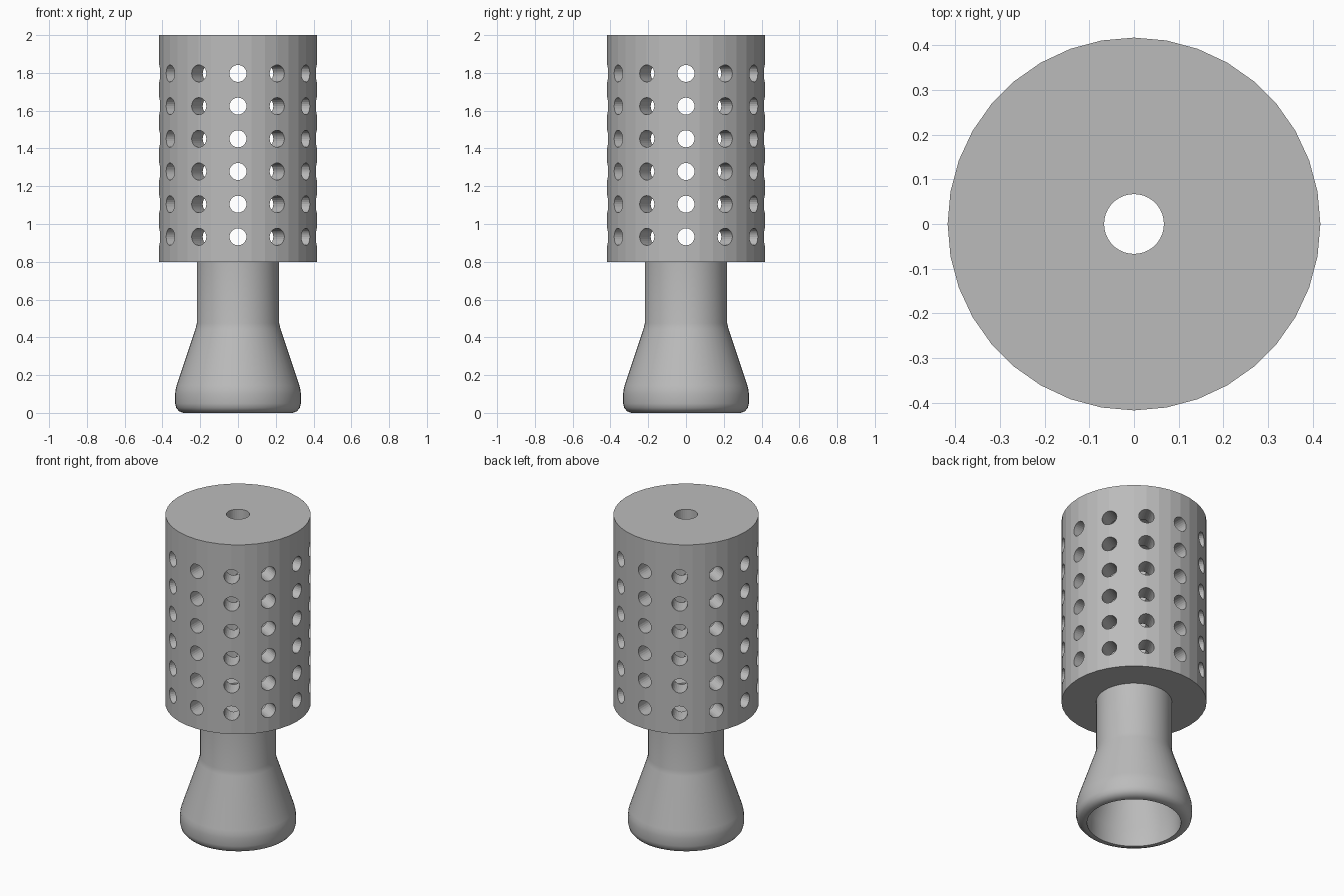
import bpy
import math
from mathutils import Matrix, Vector
import bmesh

cube = bpy.data.objects.get("Cube")
if cube:
    bpy.data.objects.remove(cube, do_unlink=True)

GREY = (0.5, 0.5, 0.5, 1.0)
metal = bpy.data.materials.new("plain_grey")
metal.use_nodes = True
metal.diffuse_color = GREY
metal.node_tree.nodes["Principled BSDF"].inputs["Base Color"].default_value = GREY


def add_object(name, bm):
    bmesh.ops.recalc_face_normals(bm, faces=bm.faces)
    mesh = bpy.data.meshes.new(name)
    bm.to_mesh(mesh)
    bm.free()
    mesh.materials.append(metal)
    obj = bpy.data.objects.new(name, mesh)
    bpy.context.collection.objects.link(obj)
    return obj


def make_active(obj):
    bpy.ops.object.select_all(action='DESELECT')
    obj.select_set(True)
    bpy.context.view_layer.objects.active = obj


def lathe(name, profile, sides):
    """Turn a closed (radius, height) outline around the z axis."""
    bm = bmesh.new()
    rings = []
    for i in range(sides):
        a = math.tau * i / sides
        rings.append([bm.verts.new((r * math.cos(a), r * math.sin(a), z))
                      for r, z in profile])
    n = len(profile)
    for i, ring in enumerate(rings):
        after = rings[(i + 1) % sides]
        for j in range(n):
            k = (j + 1) % n
            bm.faces.new((ring[j], after[j], after[k], ring[k]))
    return add_object(name, bm)


# Hollow drum with a thick wall, a small bore in the top and an open neck hole
WALL = 0.417
CAVITY = 0.30
drum = lathe("perforated_drum", [
    (0.067, 2.0), (WALL, 2.0), (WALL, 0.8), (0.15, 0.8),
    (0.15, 0.86), (CAVITY, 0.86), (CAVITY, 1.88), (0.067, 1.88)], 36)

# Radial drill holes: twelve columns of six
bm = bmesh.new()
for row in range(6):
    height = 0.932 + 0.173 * row
    for column in range(12):
        place = (Matrix.Translation((0, 0, height))
                 @ Matrix.Rotation(math.tau * column / 12, 4, 'Z')
                 @ Matrix.Translation(Vector((0.36, 0, 0)))
                 @ Matrix.Rotation(math.pi / 2, 4, 'Y'))
        bmesh.ops.create_cone(bm, cap_ends=True, segments=24, radius1=0.045,
                              radius2=0.045, depth=0.22, matrix=place)
drills = add_object("hole_cutter", bm)
drills.hide_render = True

cut = drum.modifiers.new("holes", 'BOOLEAN')
cut.operation = 'DIFFERENCE'
cut.solver = 'EXACT'
cut.object = drills
make_active(drum)
bpy.ops.object.modifier_apply(modifier=cut.name)
bpy.data.objects.remove(drills, do_unlink=True)

# Hollow flared handle with a rounded foot
handle = lathe("flared_handle", [
    (0.27, 0.0), (0.29, 0.0), (0.312, 0.009), (0.327, 0.026), (0.333, 0.05),
    (0.333, 0.10), (0.331, 0.12), (0.325, 0.145), (0.225, 0.445),
    (0.218, 0.475), (0.218, 0.8), (0.15, 0.8), (0.15, 0.47), (0.27, 0.12)], 48)
make_active(handle)
bpy.ops.object.shade_smooth_by_angle(angle=math.radians(30))
